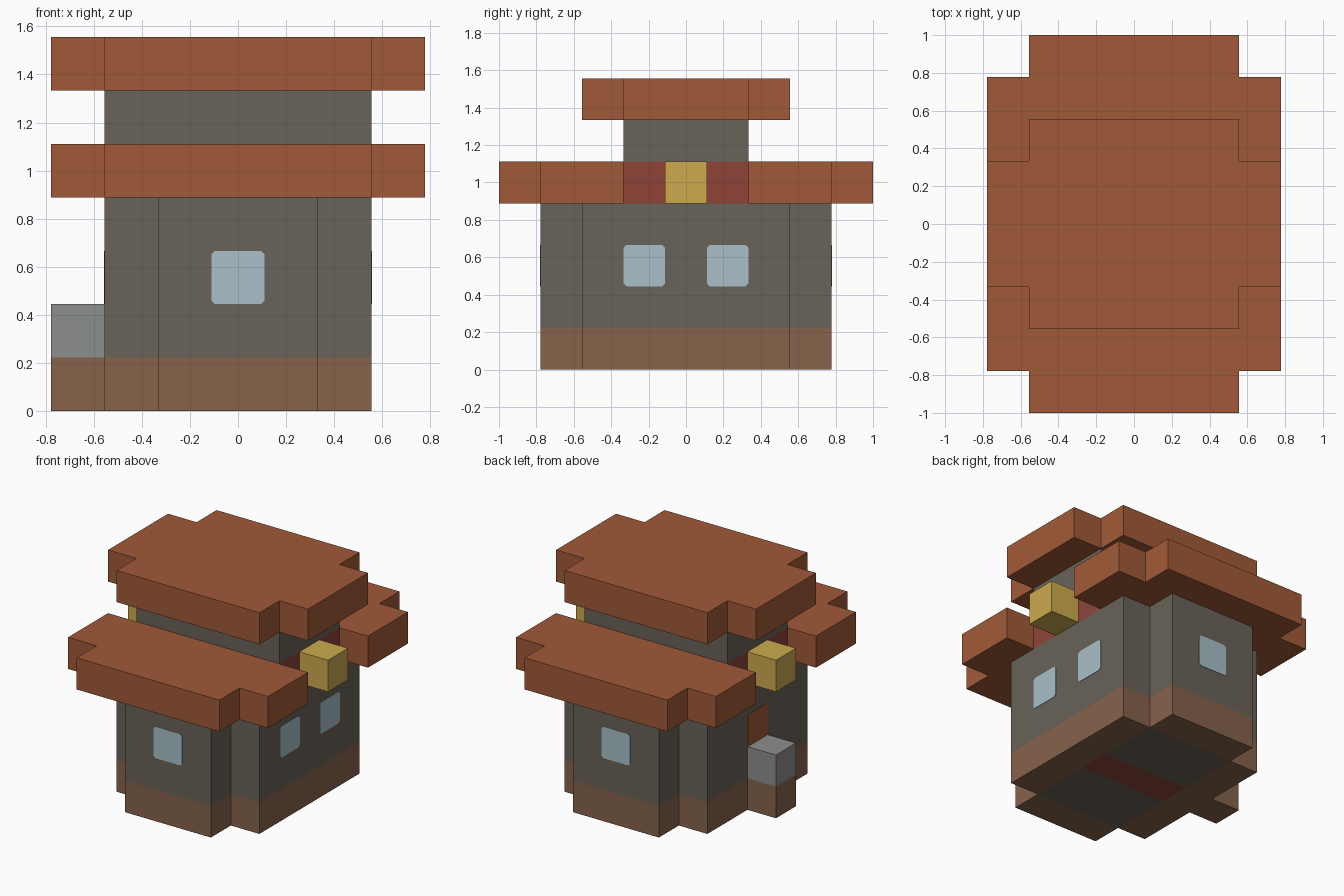
import bpy
import bmesh
from mathutils import Matrix, Vector

cube = bpy.data.objects.get("Cube")
if cube:
    bpy.data.objects.remove(cube, do_unlink=True)

B = 2 / 9  # one building block


def material(name, r, g, b):
    """Flat material from 0-255 display values, stored as linear."""
    def linear(c):
        c /= 255
        return c / 12.92 if c <= 0.04045 else ((c + 0.055) / 1.055) ** 2.4
    colour = (linear(r), linear(g), linear(b), 1)
    mat = bpy.data.materials.new(name)
    mat.use_nodes = True
    mat.diffuse_color = colour
    mat.node_tree.nodes["Principled BSDF"].inputs["Base Color"].default_value = colour
    return mat


STONE = material("grey stone", 106, 99, 88)
TIMBER = material("brown timber", 134, 99, 75)
ROOF = material("terracotta", 161, 90, 56)
GLASS = material("pale blue glass", 168, 192, 200)
GOLD = material("gold", 205, 170, 77)
RED = material("dark red", 141, 68, 57)
SLATE = material("light grey", 140, 142, 140)


def prism(name, outline, z0, z1, mat, matrix=None):
    """Extrude a flat outline; all sizes are in blocks."""
    bm = bmesh.new()
    base = bm.faces.new([bm.verts.new((x * B, y * B, z0 * B)) for x, y in outline])
    top = bmesh.ops.extrude_face_region(bm, geom=[base])["geom"]
    bmesh.ops.translate(bm, vec=Vector((0, 0, (z1 - z0) * B)),
                        verts=[v for v in top if isinstance(v, bmesh.types.BMVert)])
    if matrix:
        bm.transform(matrix)
    bmesh.ops.recalc_face_normals(bm, faces=bm.faces)
    mesh = bpy.data.meshes.new(name)
    bm.to_mesh(mesh)
    bm.free()
    mesh.materials.append(mat)
    obj = bpy.data.objects.new(name, mesh)
    bpy.context.collection.objects.link(obj)
    return obj


def box(name, x, y, z, mat):
    return prism(name, [(x[0], y[0]), (x[1], y[0]), (x[1], y[1]), (x[0], y[1])], *z, mat)


def cross(wide, long, notch=1):
    """Rectangle outline with its four corners notched, as half sizes."""
    a, b = wide - notch, long - notch
    quarter = [(wide, b), (a, b), (a, long)]
    left = [(-x, y) for x, y in reversed(quarter)]
    upper = quarter + left
    return upper + [(-x, -y) for x, y in upper]


def plate(name, direction, offset, wall, mat):
    """Thin one-block panel with clipped corners, set on a wall."""
    c, h = 0.07, 0.5
    outline = [(h, c - h), (h, h - c), (h - c, h), (c - h, h),
               (-h, h - c), (-h, c - h), (c - h, -h), (h - c, -h)]
    normal = Vector(direction)
    up = Vector((0, 0, 1))
    side = up.cross(normal)
    rot = Matrix((side, up, normal)).transposed().to_4x4()
    centre = (normal * wall + side * offset + up * 2.5) * B
    return prism(name, outline, -0.01, 0.012, mat, Matrix.Translation(centre) @ rot)


# Timber footing around the floor
for s, label in ((-1, "front"), (1, "back")):
    ys = sorted((s * 2.5, s * 3.5))
    box(label + "_footing", (-1.5, 1.5), ys, (0, 1), TIMBER)
    box(label + "_floor", (-1.5, 1.5), sorted((s * 0.5, s * 2.5)), (0, 1), STONE)
for s, label in ((-1, "right"), (1, "left")):
    box(label + "_footing", sorted((s * 1.5, s * 2.5)), (-2.5, 2.5), (0, 1), TIMBER)
box("floor_runner", (-1.5, 1.5), (-0.5, 0.5), (0, 1), RED)

# Walls and upper storey
prism("lower_walls", cross(2.5, 3.5), 1, 4, STONE)
box("gable_band", (-2.5, 2.5), (-1.5, 1.5), (4, 5), RED)
box("upper_walls", (-2.5, 2.5), (-1.5, 1.5), (5, 6), STONE)

# Roofs
for s, label in ((-1, "front"), (1, "back")):
    half = [(3.5, 1.5), (3.5, 3.5), (2.5, 3.5), (2.5, 4.5)]
    outline = half + [(-x, y) for x, y in reversed(half)]
    prism(label + "_eave", [(x, s * y) for x, y in outline], 4, 5, ROOF)
prism("top_roof", cross(3.5, 2.5), 6, 7, ROOF)

# Gold beam ends on both gables
for s, label in ((-1, "right"), (1, "left")):
    box(label + "_beam_end", sorted((s * 2.5, s * 3.5)), (-0.5, 0.5), (4, 5), GOLD)

# Doorstep and door on the right side
box("doorstep_base", (-3.5, -2.5), (-0.5, 0.5), (0, 1), TIMBER)
box("doorstep", (-3.5, -2.5), (-0.5, 0.5), (1, 2), SLATE)
plate("door", (-1, 0, 0), 0, 2.5, ROOF)

# Windows
plate("front_window", (0, -1, 0), 0, 3.5, GLASS)
plate("back_window", (0, 1, 0), 0, 3.5, GLASS)
for s, label in ((-1, "front"), (1, "back")):
    plate("left_" + label + "_window", (1, 0, 0), s, 2.5, GLASS)
